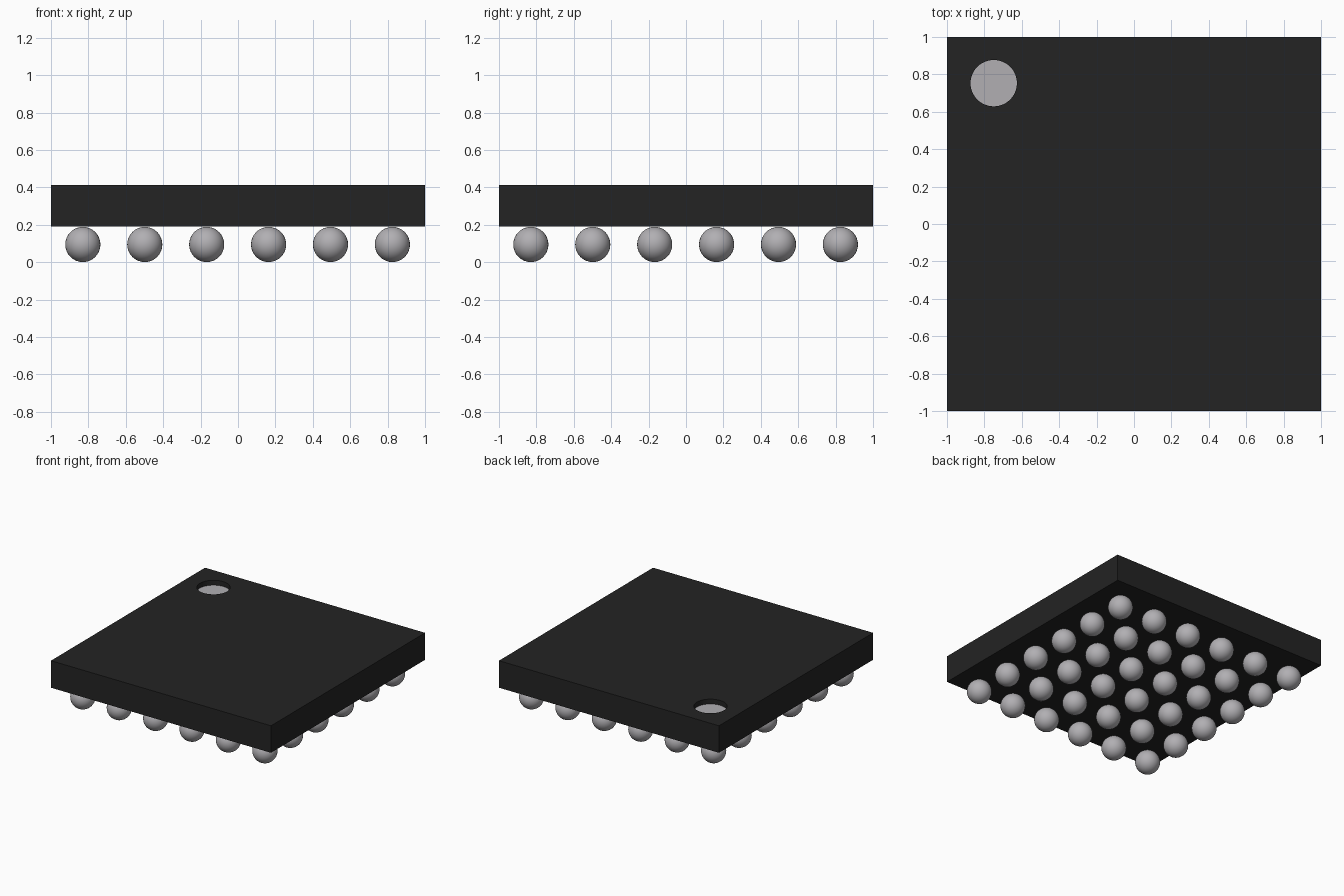
import bpy, bmesh, math

if "Cube" in bpy.data.objects:
    bpy.data.objects.remove(bpy.data.objects["Cube"])


def material(name, rgb):
    m = bpy.data.materials.new(name)
    m.diffuse_color = (*rgb, 1)
    m.use_nodes = True
    m.node_tree.nodes["Principled BSDF"].inputs["Base Color"].default_value = m.diffuse_color
    return m


black = material("black plastic", (0.017, 0.017, 0.017))
silver = material("silver solder", (0.44, 0.43, 0.45))

BOTTOM, TOP = 0.19, 0.412
HOLE = (-0.75, 0.753)
HOLE_R, HOLE_DEPTH = 0.124, 0.04

# Package body: flat square slab
bpy.ops.mesh.primitive_cube_add(size=2, location=(0, 0, (BOTTOM + TOP) / 2))
body = bpy.context.object
body.name = "package_body"
body.scale.z = (TOP - BOTTOM) / 2
bpy.ops.object.transform_apply(location=False, rotation=False, scale=True)
body.data.materials.append(black)

# Pin-one marker: round recess cut in the back left corner of the top
bpy.ops.mesh.primitive_cylinder_add(vertices=48, radius=HOLE_R, depth=0.2,
                                    location=(*HOLE, TOP - HOLE_DEPTH + 0.1))
cutter = bpy.context.object
cutter.name = "marker_cutter"
cutter.data.materials.append(black)
cut = body.modifiers.new("marker recess", "BOOLEAN")
cut.operation, cut.object, cut.solver = "DIFFERENCE", cutter, "EXACT"
bpy.context.view_layer.objects.active = body
bpy.ops.object.modifier_apply(modifier=cut.name)
bpy.data.objects.remove(cutter)

# Silver floor of the recess, picked by height
body.data.materials.append(silver)
for f in body.data.polygons:
    if abs(f.center.z + body.location.z - (TOP - HOLE_DEPTH)) < 0.002 and f.normal.z > 0.9:
        f.material_index = 1

# Solder balls: 6 x 6 grid under the body
R, PITCH = 0.094, 0.331
bm = bmesh.new()
bmesh.ops.create_uvsphere(bm, u_segments=32, v_segments=16, radius=R)
ball_mesh = bpy.data.meshes.new("solder_ball")
bm.to_mesh(ball_mesh)
bm.free()
ball_mesh.materials.append(silver)
for f in ball_mesh.polygons:
    f.use_smooth = True
for i in range(6):
    for j in range(6):
        ball = bpy.data.objects.new(f"solder_ball_{i + 1}_{j + 1}", ball_mesh)
        ball.location = ((i - 2.5) * PITCH - 0.002, (j - 2.5) * PITCH - 0.002, R + 0.001)
        bpy.context.collection.objects.link(ball)
